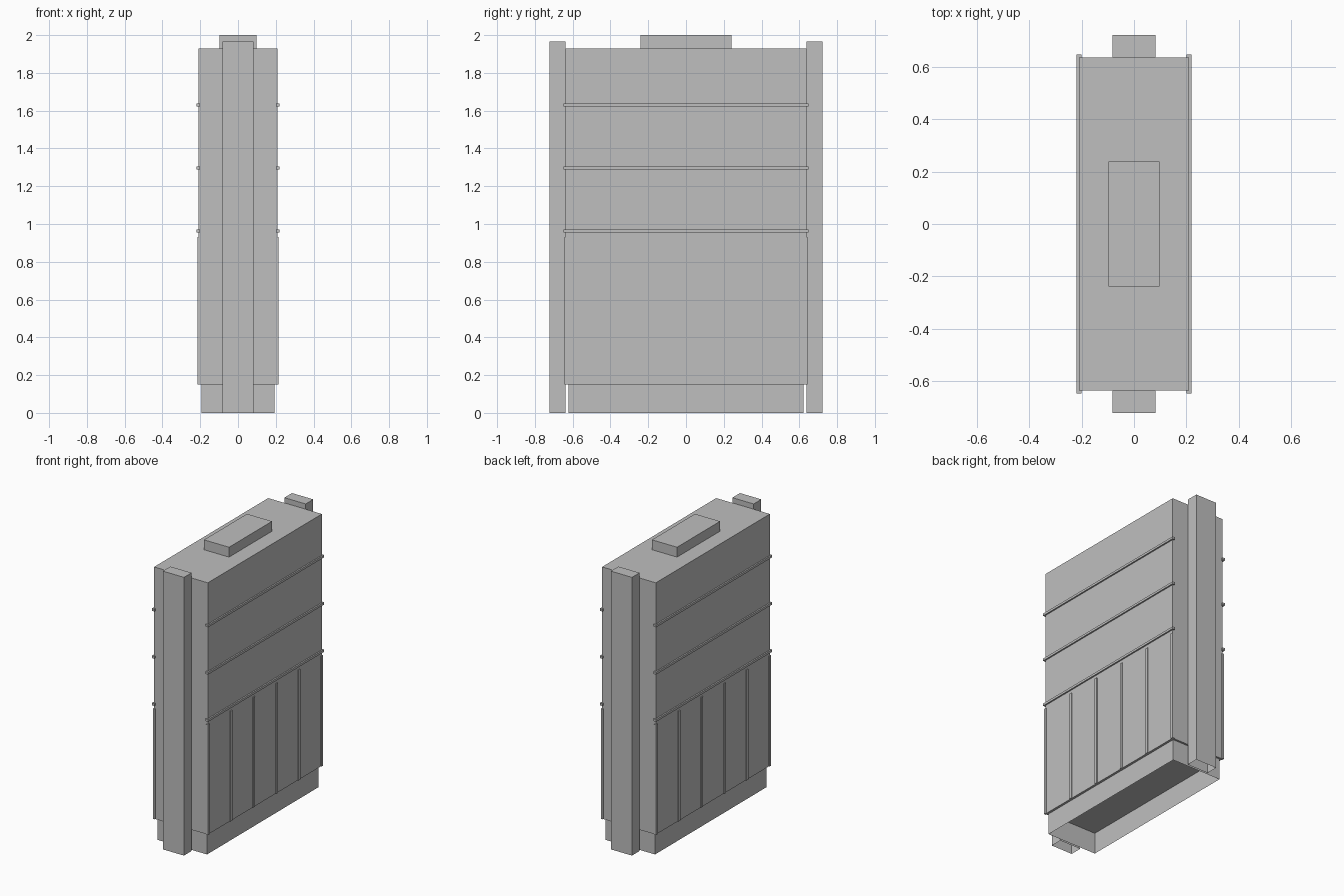
import bpy
import bmesh
from mathutils import Vector

cube = bpy.data.objects.get("Cube")
if cube:
    bpy.data.objects.remove(cube, do_unlink=True)

grey = bpy.data.materials.new("plain_grey")
grey.use_nodes = True
grey.diffuse_color = (0.52, 0.52, 0.52, 1)
grey.node_tree.nodes["Principled BSDF"].inputs["Base Color"].default_value = (0.52, 0.52, 0.52, 1)


def box(name, low, high, open_bottom=False):
    """Box between two corners, optionally without its underside."""
    low, high = Vector(low), Vector(high)
    bm = bmesh.new()
    bmesh.ops.create_cube(bm, size=1)
    bmesh.ops.scale(bm, vec=high - low, verts=bm.verts)
    bmesh.ops.translate(bm, vec=(low + high) / 2, verts=bm.verts)
    if open_bottom:
        under = [f for f in bm.faces if f.normal.z < -0.5]
        bmesh.ops.delete(bm, geom=under, context='FACES_ONLY')
    mesh = bpy.data.meshes.new(name)
    bm.to_mesh(mesh)
    bm.free()
    mesh.materials.append(grey)
    obj = bpy.data.objects.new(name, mesh)
    bpy.context.collection.objects.link(obj)
    return obj


def mirror(obj, axis):
    """Repeat a part on the opposite side of the body."""
    mod = obj.modifiers.new("Mirror", 'MIRROR')
    mod.use_axis = [axis == i for i in range(3)]


HALF_X, HALF_Y = 0.21, 0.637
BOTTOM, TOP = 0.15, 1.93

# Tall body on a hollow recessed plinth, with a cap on the roof
box("body", (-HALF_X, -HALF_Y, BOTTOM), (HALF_X, HALF_Y, TOP))
box("plinth", (-0.194, -0.623, 0), (0.194, 0.623, BOTTOM), open_bottom=True)
box("roof_cap", (-0.098, -0.24, TOP), (0.098, 0.24, 2))

# Hollow posts on both narrow ends
post = box("end_post", (-0.083, -0.722, 0), (0.083, -HALF_Y, 1.967), open_bottom=True)
mirror(post, 1)

# Horizontal rails on both broad sides
for i in range(3):
    z = 0.962 + i * 0.334
    rail = box(f"rail_{i + 1}", (HALF_X - 0.01, -0.649, z - 0.008), (0.22, 0.649, z + 0.008))
    mirror(rail, 0)

# Thin vertical battens dividing the lower sides into five panels
for i in range(6):
    y = -0.633 + i * 0.2532
    batten = box(f"batten_{i + 1}", (HALF_X - 0.01, y - 0.01, BOTTOM), (0.2155, y + 0.01, 0.93))
    mirror(batten, 0)
